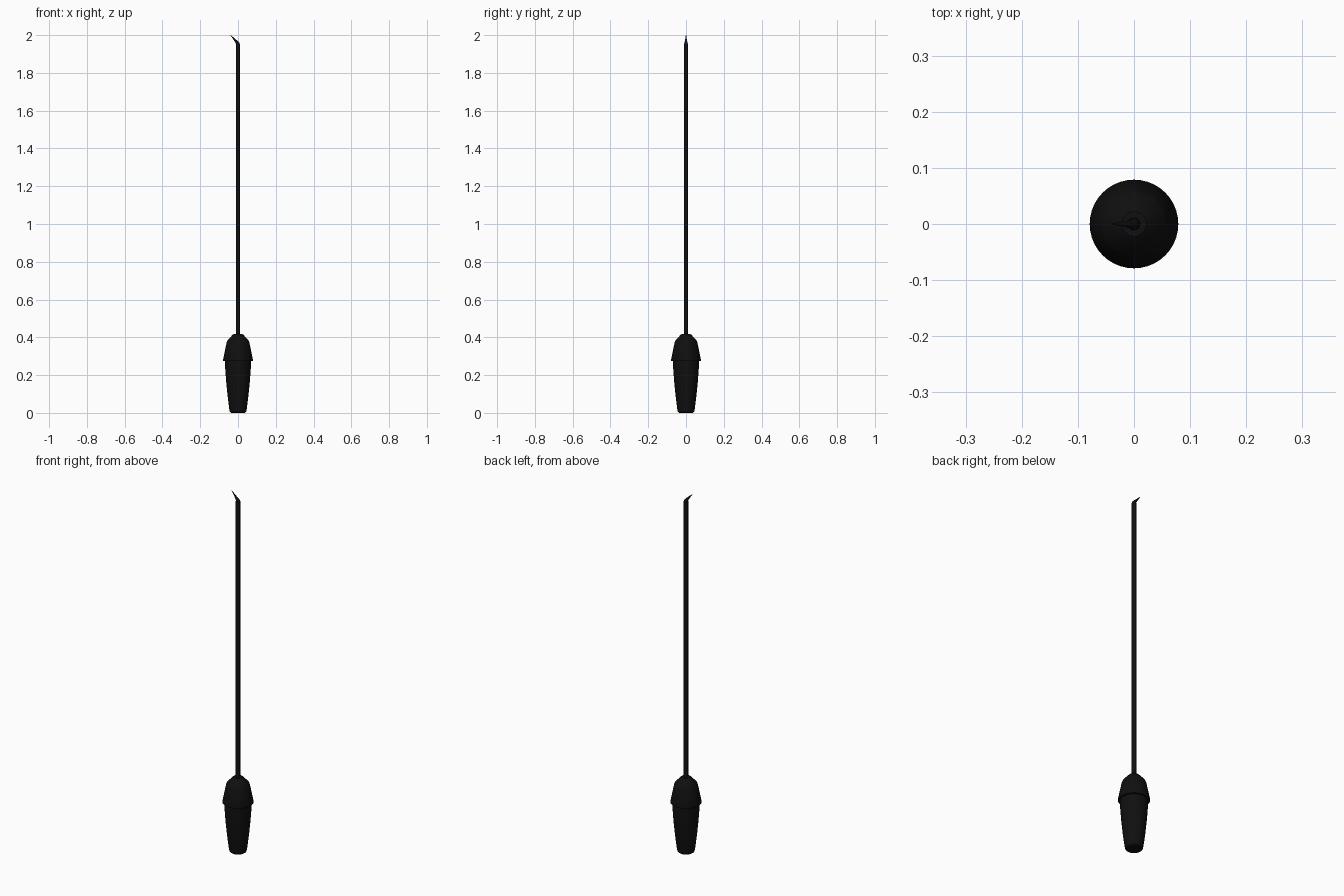
import bpy, bmesh
from math import cos, sin, tau

if "Cube" in bpy.data.objects:
    bpy.data.objects.remove(bpy.data.objects["Cube"])

black = bpy.data.materials.new("black")
black.diffuse_color = (0.005, 0.005, 0.005, 1)
black.use_nodes = True
black.node_tree.nodes["Principled BSDF"].inputs["Base Color"].default_value = black.diffuse_color


def loft(name, rings, sides, angle=0.6):
    """Skin round rings given as (x, z, radius, tilt) and cap both ends."""
    bm = bmesh.new()
    loops = []
    for x, z, r, tilt in rings:
        loops.append([bm.verts.new((x + r * cos(tau * i / sides), r * sin(tau * i / sides),
                                    z + tilt * r * cos(tau * i / sides))) for i in range(sides)])
    for a, b in zip(loops, loops[1:]):
        for i in range(sides):
            j = (i + 1) % sides
            bm.faces.new((a[i], a[j], b[j], b[i]))
    bm.faces.new(loops[0][::-1])
    bm.faces.new(loops[-1])
    mesh = bpy.data.meshes.new(name)
    bm.to_mesh(mesh)
    bm.free()
    ob = bpy.data.objects.new(name, mesh)
    bpy.context.collection.objects.link(ob)
    mesh.materials.append(black)
    bpy.ops.object.select_all(action='DESELECT')
    ob.select_set(True)
    bpy.context.view_layer.objects.active = ob
    bpy.ops.object.shade_smooth_by_angle(angle=angle)
    return ob


def lathe(name, profile, sides):
    return loft(name, [(0, z, r, 0) for r, z in profile], sides)


# Tapered grip with rounded butt
lathe("grip", [(0.036, 0.0), (0.043, 0.005), (0.046, 0.018), (0.055, 0.09),
               (0.063, 0.17), (0.068, 0.24), (0.069, 0.28)], 40)

# Flared collar with domed nose
lathe("collar", [(0.068, 0.274), (0.078, 0.275), (0.079, 0.28), (0.069, 0.33), (0.060, 0.374),
                 (0.056, 0.383), (0.029, 0.413), (0.022, 0.418)], 40)

# Long thin rod
lathe("shaft", [(0.0115, 0.41), (0.0115, 1.95)], 20)

# Bent pointed tip
loft("hooked_tip", [(0, 1.945, 0.0113, 0), (-0.001, 1.956, 0.009, 0.4),
                    (-0.015, 1.973, 0.005, 0.6), (-0.039, 2.0, 0.001, 0)], 16)
